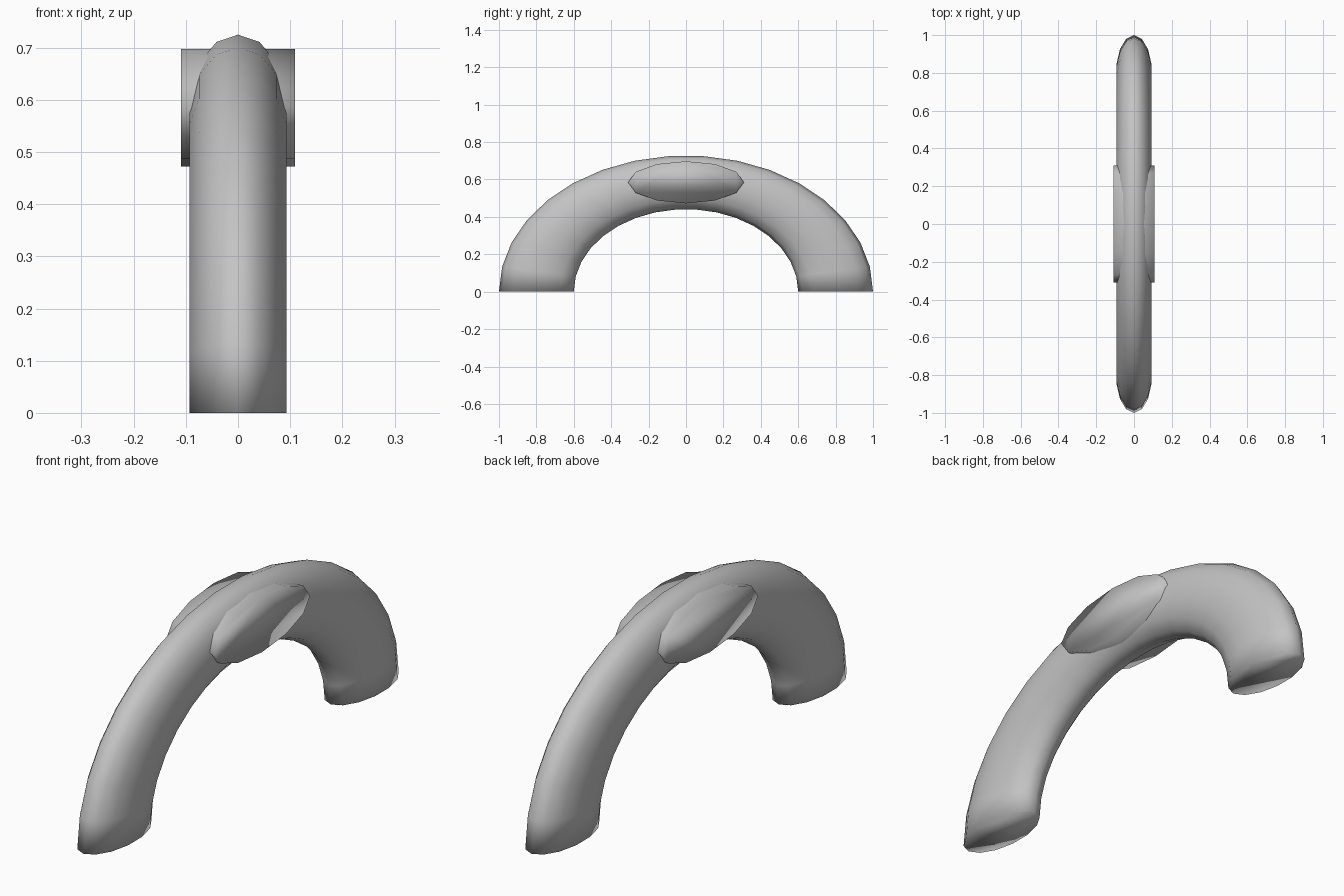
import bpy
import bmesh
from math import sin, cos, pi

cube = bpy.data.objects.get("Cube")
if cube:
    bpy.data.objects.remove(cube, do_unlink=True)

grey = bpy.data.materials.new("plain_grey")
grey.use_nodes = True
grey.diffuse_color = (0.55, 0.55, 0.55, 1)
grey.node_tree.nodes["Principled BSDF"].inputs["Base Color"].default_value = grey.diffuse_color


def loft(name, rings):
    """Skin a list of closed point rings and cap both ends."""
    bm = bmesh.new()
    loops = [[bm.verts.new(p) for p in ring] for ring in rings]
    n = len(loops[0])
    for a, b in zip(loops, loops[1:]):
        for i in range(n):
            j = (i + 1) % n
            bm.faces.new((a[i], a[j], b[j], b[i]))
    bm.faces.new(loops[0])
    bm.faces.new(loops[-1])
    bmesh.ops.recalc_face_normals(bm, faces=bm.faces)
    for f in bm.faces:
        f.smooth = True
    mesh = bpy.data.meshes.new(name)
    bm.to_mesh(mesh)
    bm.free()
    mesh.materials.append(grey)
    obj = bpy.data.objects.new(name, mesh)
    bpy.context.collection.objects.link(obj)
    return obj


# Arched handle: oval section swept along a half ellipse
STEPS, SIDES = 17, 14
HALF_WIDTH = 0.0955
arch = []
for s in range(STEPS + 1):
    a = pi * s / STEPS
    ring = []
    for k in range(SIDES):
        t = 2 * pi * k / SIDES
        ring.append((HALF_WIDTH * sin(t),
                     cos(a) * (0.8 + 0.2 * cos(t)),
                     sin(a) * (0.5845 + 0.1435 * cos(t))))
    arch.append(ring)
loft("arched_handle", arch)

# Oval grip plate: flattened cylinder passing sideways through the crown
SIDES = 12
plate = [[(x, 0.31 * cos(2 * pi * k / SIDES), 0.585 + 0.1125 * sin(2 * pi * k / SIDES))
          for k in range(SIDES)] for x in (-0.109, 0.109)]
loft("oval_grip_plate", plate)
